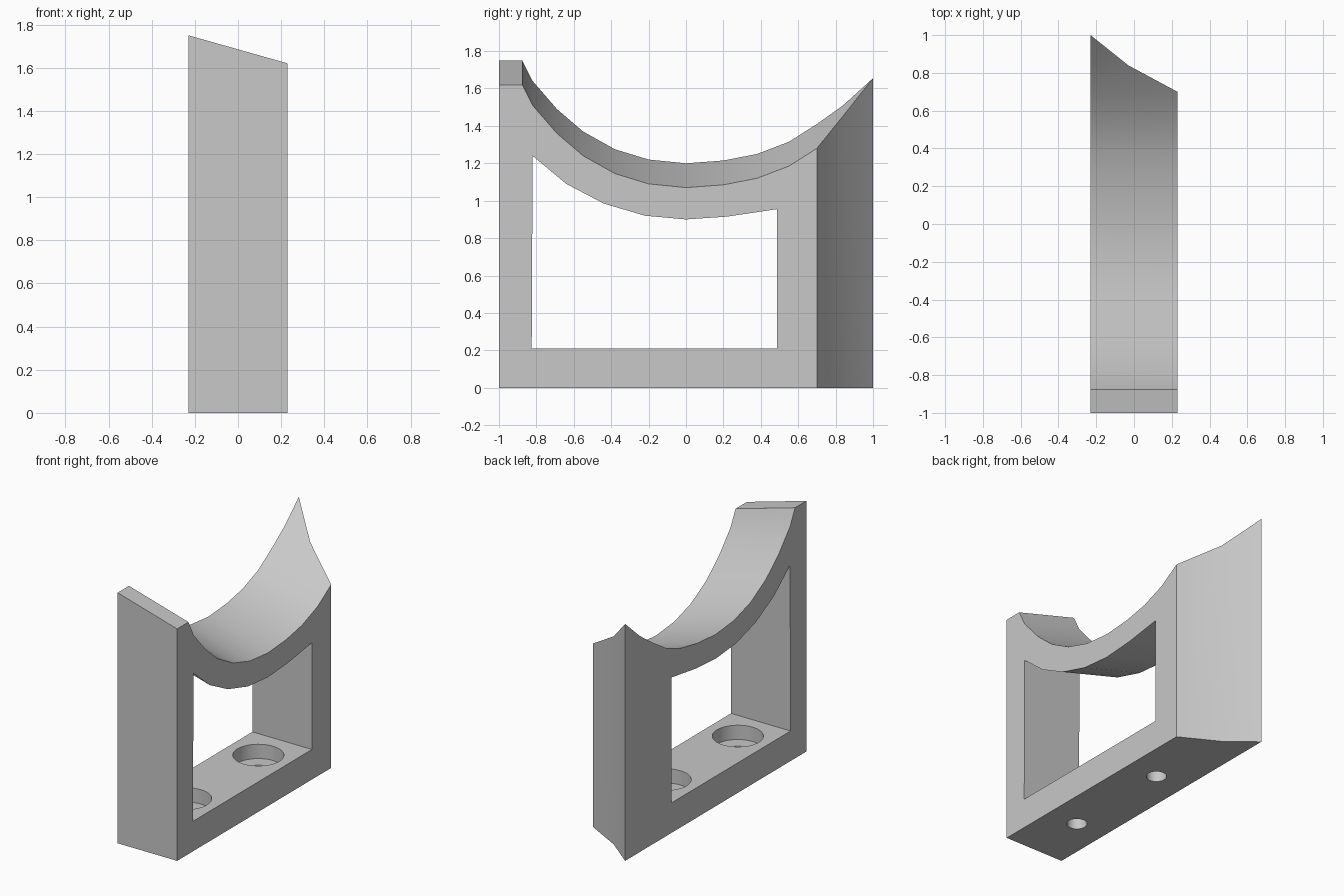
import bpy
import bmesh
import math

HALF = 0.23          # half width of the bracket
RISE = 0.13          # how far the cradle climbs from the left side to the right

cube = bpy.data.objects.get("Cube")
if cube:
    bpy.data.objects.remove(cube, do_unlink=True)

grey = bpy.data.materials.new("plain grey")
grey.use_nodes = True
colour = (0.58, 0.58, 0.58, 1)
grey.diffuse_color = colour
grey.node_tree.nodes["Principled BSDF"].inputs["Base Color"].default_value = colour


def loft(name, start, end):
    """Solid between two matching outlines of 3D points."""
    bm = bmesh.new()
    a = [bm.verts.new(p) for p in start]
    b = [bm.verts.new(p) for p in end]
    bm.faces.new(a)
    bm.faces.new(b)
    for i in range(len(a)):
        j = (i + 1) % len(a)
        bm.faces.new((a[i], a[j], b[j], b[i]))
    bmesh.ops.recalc_face_normals(bm, faces=bm.faces)
    mesh = bpy.data.meshes.new(name)
    bm.to_mesh(mesh)
    bm.free()
    mesh.materials.append(grey)
    obj = bpy.data.objects.new(name, mesh)
    bpy.context.collection.objects.link(obj)
    return obj


def sloped(name, base, top, half):
    """Side outline carried across x, its upper points tilting with x."""
    def section(x):
        lift = RISE * (HALF - x) / (2 * HALF)
        return [(x, y, z) for y, z in base] + [(x, y, z + lift) for y, z in top]
    return loft(name, section(-half), section(half))


def cylinder(name, y, radius, low, high, sides):
    ring = [(radius * math.cos(2 * math.pi * i / sides),
             y + radius * math.sin(2 * math.pi * i / sides)) for i in range(sides)]
    return loft(name, [(*p, low) for p in ring], [(*p, high) for p in ring])


def cut(target, cutter):
    cutter.hide_render = True
    mod = target.modifiers.new("cut", "BOOLEAN")
    mod.operation = "DIFFERENCE"
    mod.solver = "EXACT"
    mod.object = cutter
    bpy.context.view_layer.objects.active = target
    bpy.ops.object.modifier_apply(modifier=mod.name)
    bpy.data.objects.remove(cutter, do_unlink=True)


# Body with the cradle along its top
cradle = [(1.02, 1.545), (1, 1.525), (0.84, 1.38), (0.7, 1.28), (0.55, 1.185),
          (0.38, 1.12), (0.2, 1.085), (0, 1.07), (-0.2, 1.09), (-0.38, 1.145),
          (-0.55, 1.24), (-0.69, 1.36), (-0.82, 1.51), (-0.875, 1.62), (-1, 1.62)]
body = sloped("cradle_bracket", [(-1, 0), (1.02, 0)], cradle, HALF)

# Slanted back end
back = [(-0.25, 1.016), (-0.03, 0.84), (0.25, 0.689), (0.25, 1.3), (-0.25, 1.3)]
cut(body, loft("back_cutter", [(x, y, -0.2) for x, y in back],
               [(x, y, 2) for x, y in back]))

# Opening through the sides
arch = [(0.487, 0.955), (0.22, 0.915), (0, 0.9), (-0.22, 0.92),
        (-0.44, 0.985), (-0.64, 1.09), (-0.82, 1.24)]
cut(body, sloped("opening_cutter", [(-0.825, 0.21), (0.487, 0.21)], arch, HALF + 0.02))

# Counterbored bolt holes in the base
for y in (0.224, -0.572):
    cut(body, cylinder("bore_cutter", y, 0.162, 0.11, 0.3, 48))
    cut(body, cylinder("bolt_cutter", y, 0.065, -0.1, 0.2, 32))

bpy.ops.object.select_all(action="DESELECT")
body.select_set(True)
bpy.context.view_layer.objects.active = body
bpy.ops.object.shade_smooth_by_angle(angle=math.radians(30))
